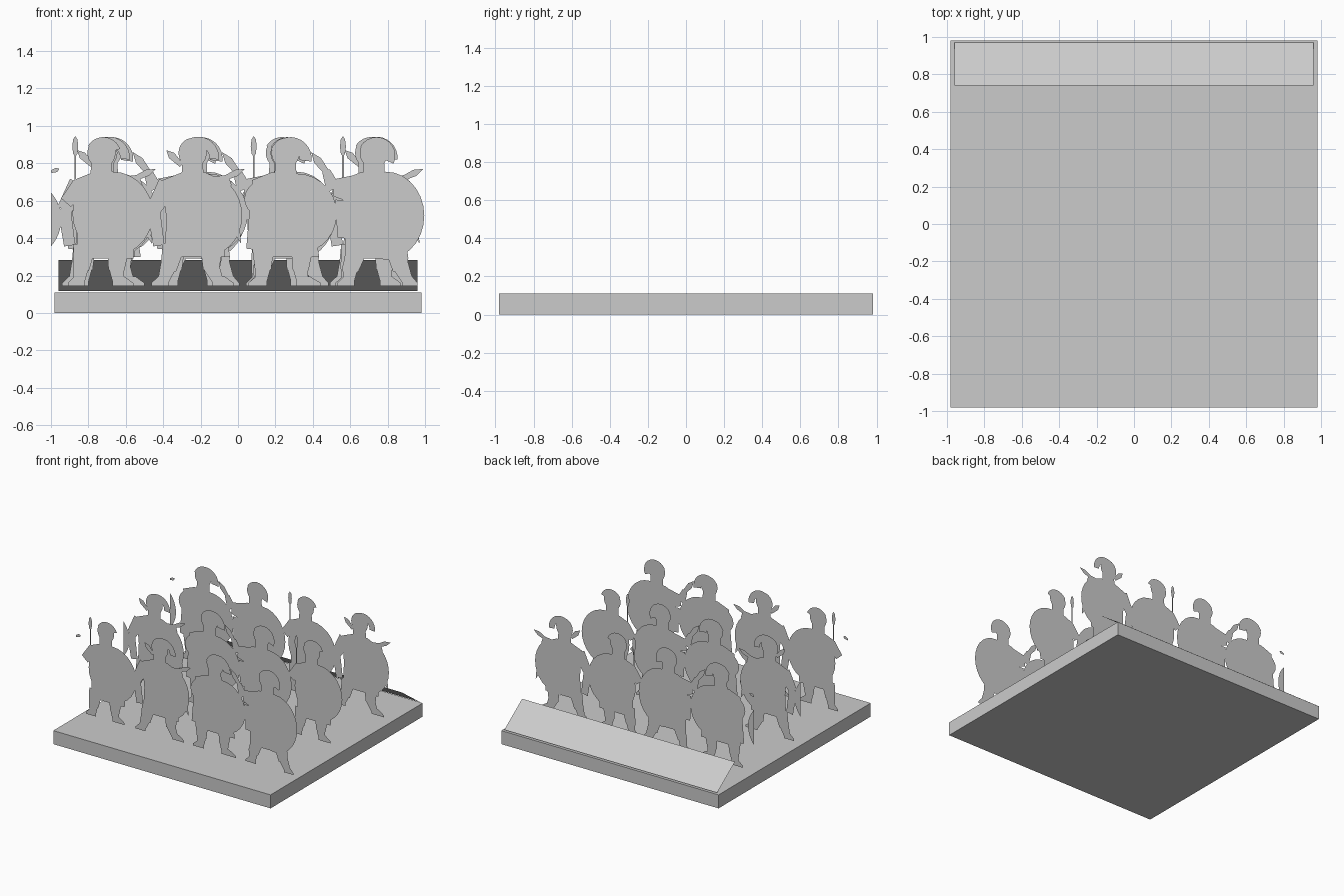
import bpy
import bmesh
import math
from mathutils import Vector
from mathutils.geometry import delaunay_2d_cdt

default_cube = bpy.data.objects.get("Cube")
if default_cube:
    bpy.data.objects.remove(default_cube, do_unlink=True)

grey = bpy.data.materials.new("plain grey")
grey.use_nodes = True
grey.diffuse_color = (0.6, 0.6, 0.6, 1)
grey.node_tree.nodes["Principled BSDF"].inputs["Base Color"].default_value = grey.diffuse_color


# Outline helpers: each returns a closed outline as (x, z) points
def oval(x, z, width, height, sides=28):
    angles = [math.tau * i / sides for i in range(sides)]
    return [(x + width * math.cos(a), z + height * math.sin(a)) for a in angles]


def crescent(x, z, inner, outer, start, end, steps=12):
    angles = [math.radians(start + (end - start) * i / steps) for i in range(steps + 1)]
    outside = [(x + outer * math.cos(a), z + outer * math.sin(a)) for a in angles]
    inside = [(x + inner * math.cos(a), z + inner * math.sin(a)) for a in angles]
    return outside + inside[::-1]


def limb(start, end, start_width, end_width):
    a, b = Vector(start), Vector(end)
    side = (b - a).orthogonal().normalized()
    corners = [a + side * start_width, b + side * end_width,
               b - side * end_width, a - side * start_width]
    return [tuple(c) for c in corners]


def blade(start, end, width):
    a, b = Vector(start), Vector(end)
    side = (b - a).orthogonal().normalized() * width
    shoulder = a.lerp(b, 0.65)
    return [tuple(p) for p in (a + side * 0.6, shoulder + side, b, shoulder - side, a - side * 0.6)]


def leg(hip, knee, foot, toe):
    shin = limb((knee, 0.25), (foot, 0.16), 0.043, 0.028)
    thigh = limb((hip, 0.36), (knee, 0.23), 0.06, 0.043)
    heel = foot - math.copysign(0.032, toe)
    shoe = [(heel, 0.145), (foot + toe, 0.145), (foot + toe, 0.16),
            (foot + toe * 0.4, 0.195), (heel, 0.195)]
    return [thigh, shin, shoe]


def helmeted_head(lean):
    skull = oval(lean, 0.855, 0.075, 0.08)
    cheeks = limb((lean, 0.82), (lean, 0.7), 0.055, 0.06)
    return [skull, cheeks]


def tunic(left, right, hem):
    return [[(-0.06, 0.75), (0.07, 0.75), (0.16, 0.71), (0.17, 0.5),
             (right, hem), (left, hem), (-0.14, 0.5), (-0.16, 0.71)]]


# Spear bearer: upright spear on one side, broad shield on the other
spear_bearer = (
    helmeted_head(-0.01) + tunic(-0.14, 0.16, 0.29)
    + leg(-0.1, -0.12, -0.13, -0.06) + leg(0.08, 0.07, 0.08, 0.08)
    + [
        crescent(0, 0.845, 0.06, 0.095, 20, 150),
        oval(0.05, 0.53, 0.215, 0.225),
        limb((-0.12, 0.68), (-0.2, 0.59), 0.05, 0.035),
        limb((-0.2, 0.6), (-0.14, 0.66), 0.03, 0.02),
        limb((-0.15, 0.62), (-0.15, 0.86), 0.005, 0.005),
        oval(-0.15, 0.89, 0.016, 0.055, 8),
    ]
)

# Swordsman: raised short sword and a wide stance
swordsman = (
    helmeted_head(0.0) + tunic(-0.15, 0.17, 0.3)
    + leg(-0.1, -0.13, -0.16, -0.06) + leg(0.1, 0.1, 0.14, 0.08)
    + [
        crescent(0.03, 0.83, 0.06, 0.112, -5, 150),
        oval(0.1, 0.52, 0.165, 0.205),
        limb((-0.13, 0.69), (-0.21, 0.55), 0.055, 0.04),
        limb((-0.21, 0.56), (-0.18, 0.36), 0.035, 0.03),
        limb((0.11, 0.68), (0.2, 0.71), 0.05, 0.03),
        blade((0.15, 0.71), (0.28, 0.77), 0.018),
        blade((-0.06, 0.79), (-0.14, 0.87), 0.02),
        blade((0.2, 0.54), (0.26, 0.37), 0.016),
    ]
)

# Shield bearer: drooping crest and the largest shield
shield_bearer = (
    helmeted_head(0.02) + tunic(-0.15, 0.2, 0.3)
    + leg(-0.1, -0.1, -0.11, -0.07) + leg(0.11, 0.1, 0.11, 0.1)
    + [
        crescent(0.045, 0.825, 0.05, 0.115, -8, 155),
        oval(0.08, 0.53, 0.215, 0.215),
        oval(-0.03, 0.61, 0.17, 0.12),
        limb((-0.13, 0.58), (-0.16, 0.34), 0.04, 0.03),
    ]
)

# Striker: arm flung out with a sword, shield held on the other side
striker = (
    helmeted_head(0.015) + tunic(-0.14, 0.2, 0.29)
    + leg(-0.07, -0.11, -0.12, -0.06) + leg(0.13, 0.16, 0.2, 0.05)
    + [
        crescent(0.03, 0.84, 0.05, 0.1, -25, 150),
        oval(0.08, 0.52, 0.205, 0.235),
        limb((-0.08, 0.66), (-0.2, 0.67), 0.08, 0.045),
        limb((-0.2, 0.66), (-0.24, 0.76), 0.04, 0.022),
        blade((-0.22, 0.73), (-0.32, 0.86), 0.022),
        limb((-0.13, 0.6), (-0.15, 0.4), 0.06, 0.03),
    ]
)


def cutout_mesh(name, outlines):
    """Merge overlapping outlines into one flat sheet facing the front."""
    points, faces = [], []
    for outline in outlines:
        pairs = zip(outline, outline[1:] + outline[:1])
        area = sum(a[0] * b[1] - b[0] * a[1] for a, b in pairs)
        ordered = outline if area > 0 else outline[::-1]
        faces.append(list(range(len(points), len(points) + len(ordered))))
        points += [Vector(p) for p in ordered]
    result = delaunay_2d_cdt(points, [], faces, 0, 0.0001)
    flat, triangles, sources = result[0], result[2], result[5]
    kept = [tri for tri, source in zip(triangles, sources) if source]
    mesh = bpy.data.meshes.new(name)
    mesh.from_pydata([(p.x, 0, p.y) for p in flat], [], kept)
    bm = bmesh.new()
    bm.from_mesh(mesh)
    loose = [v for v in bm.verts if not v.link_faces]
    bmesh.ops.delete(bm, geom=loose, context="VERTS")
    bm.to_mesh(mesh)
    bm.free()
    mesh.materials.append(grey)
    return mesh


def place(name, mesh, x=0, y=0):
    part = bpy.data.objects.new(name, mesh)
    part.location = (x, y, 0)
    bpy.context.collection.objects.link(part)
    return part


# Base slab
bpy.ops.mesh.primitive_cube_add(size=1, location=(0, 0, 0.055))
base = bpy.context.object
base.name = "base"
base.scale = (1.96, 1.96, 0.11)
base.data.materials.append(grey)

# Sloping panel along the back edge
panel_mesh = bpy.data.meshes.new("back_panel")
panel_mesh.from_pydata(
    [(-0.96, 0.74, 0.283), (0.96, 0.74, 0.283), (0.96, 0.97, 0.118), (-0.96, 0.97, 0.118)],
    [], [(0, 1, 2, 3)])
panel_mesh.materials.append(grey)
place("back_panel", panel_mesh)

# Three ranks of soldiers, each rank starting at a different pose
poses = [cutout_mesh(name, outlines) for name, outlines in (
    ("spear_bearer", spear_bearer), ("swordsman", swordsman),
    ("shield_bearer", shield_bearer), ("striker", striker))]
ranks = (("front", -0.66, 0), ("middle", -0.05, 1), ("rear", 0.55, 2))
for rank, y, first in ranks:
    for column in range(4):
        mesh = poses[(column + first) % 4]
        place(f"{rank}_{mesh.name}", mesh, -0.72 + 0.477 * column, y)

# Shield edges and sword tips cut off at the end of each rank
shield_edge = crescent(-1.16, 0.5, 0.16, 0.215, -42, 42)
sword_tip = blade((-1, 0.755), (-0.955, 0.77), 0.012)
for (rank, y, first), pieces in zip(ranks, ([sword_tip], [shield_edge], [shield_edge, sword_tip])):
    clipped = [[(max(x, -1), z) for x, z in piece] for piece in pieces]
    place(f"{rank}_edge_piece", cutout_mesh(f"{rank}_edge_piece", clipped), 0, y)
